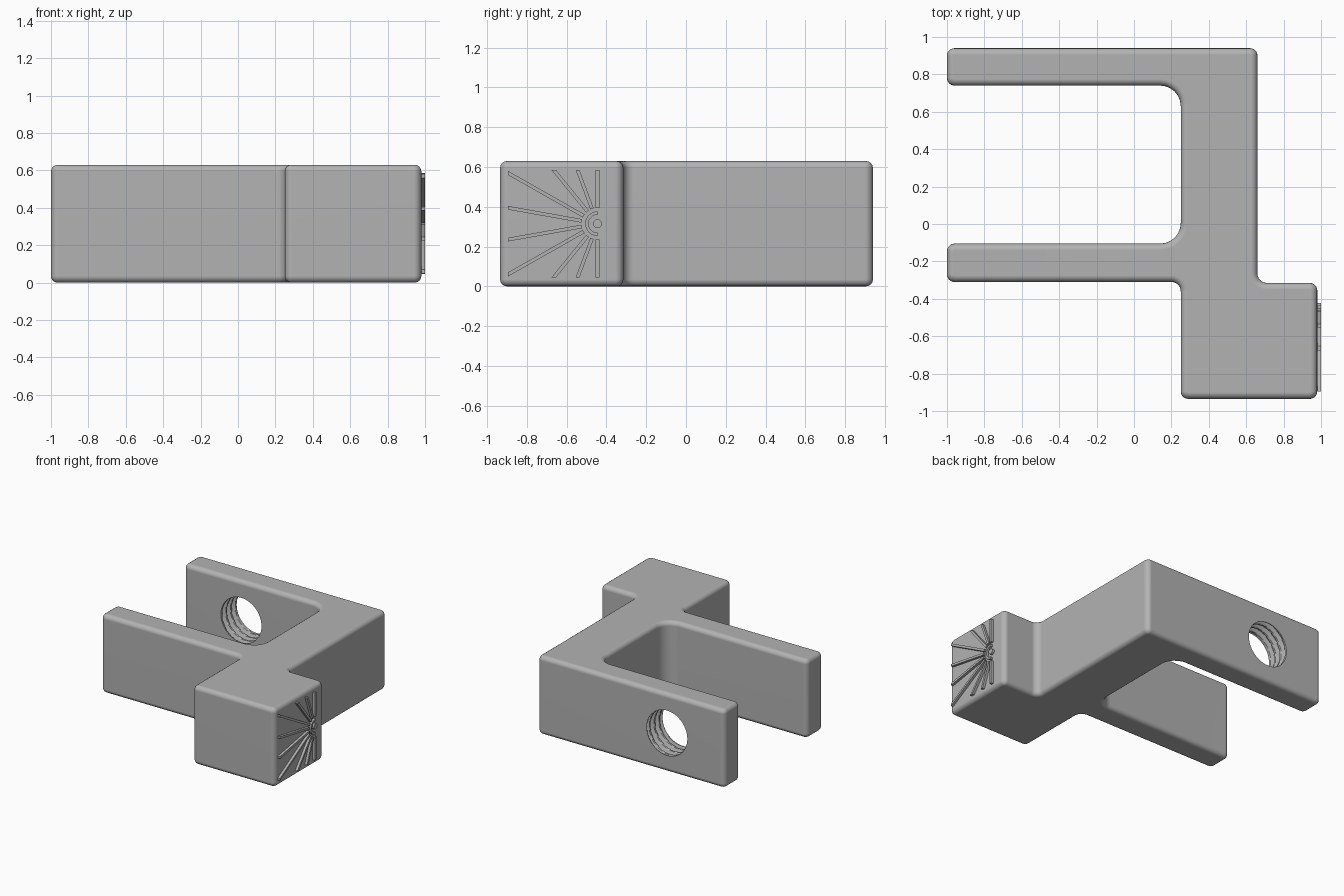
import bpy, bmesh, math
from mathutils import Vector

if "Cube" in bpy.data.objects:
    bpy.data.objects.remove(bpy.data.objects["Cube"])

HEIGHT = 0.63
MID = HEIGHT / 2

grey = bpy.data.materials.new("light grey")
grey.use_nodes = True
colour = (0.45, 0.45, 0.45, 1)
grey.diffuse_color = colour
grey.node_tree.nodes["Principled BSDF"].inputs["Base Color"].default_value = colour


def make_object(name, bm):
    bmesh.ops.recalc_face_normals(bm, faces=bm.faces)
    mesh = bpy.data.meshes.new(name)
    bm.to_mesh(mesh)
    bm.free()
    mesh.materials.append(grey)
    obj = bpy.data.objects.new(name, mesh)
    bpy.context.collection.objects.link(obj)
    return obj


def activate(obj):
    bpy.ops.object.select_all(action="DESELECT")
    obj.select_set(True)
    bpy.context.view_layer.objects.active = obj


def fillet(corners, steps=6):
    """Round each (x, y, radius) right-angle corner of an outline."""
    points = []
    for i, (x, y, r) in enumerate(corners):
        p = Vector((x, y))
        a = (Vector(corners[i - 1][:2]) - p).normalized()
        b = (Vector(corners[(i + 1) % len(corners)][:2]) - p).normalized()
        centre = p + (a + b) * r
        for k in range(steps + 1):
            t = math.pi / 2 * k / steps
            points.append(centre - b * r * math.cos(t) - a * r * math.sin(t))
    return points


def prism(bm, points, direction):
    """Extrude a closed outline along a direction."""
    face = bm.faces.new([bm.verts.new(p) for p in points])
    new = bmesh.ops.extrude_face_region(bm, geom=[face])["geom"]
    bmesh.ops.translate(bm, vec=direction,
                        verts=[g for g in new if isinstance(g, bmesh.types.BMVert)])


# Bracket body: two arms, spine and end block in one outline
OUT, IN, SMALL = 0.04, 0.11, 0.05
outline = fillet([
    (-1, 0.94, OUT), (-1, 0.74, OUT), (0.25, 0.74, IN), (0.25, -0.105, IN),
    (-1, -0.105, OUT), (-1, -0.31, OUT), (0.25, -0.31, SMALL), (0.25, -0.935, OUT),
    (0.98, -0.935, OUT), (0.98, -0.315, OUT), (0.66, -0.315, SMALL), (0.66, 0.94, OUT)])
bm = bmesh.new()
prism(bm, [(p.x, p.y, 0) for p in outline], (0, 0, HEIGHT))
rims = [e for e in bm.edges if abs(e.verts[0].co.z - e.verts[1].co.z) < 1e-5]
bmesh.ops.bevel(bm, geom=rims, offset=0.035, segments=4, profile=0.5, affect="EDGES")
body = make_object("bracket_body", bm)

# Threaded hole cutter: a tube whose radius follows a helix
SIDES, ROWS, PITCH = 48, 64, 0.06
MINOR, MAJOR = 0.18, 0.21
START, END = 0.72, 0.96
bm = bmesh.new()
rings = []
for j in range(ROWS + 1):
    y = START + (END - START) * j / ROWS
    fade = max(0, min(1, (y - 0.745) / 0.01, (0.935 - y) / 0.01))
    ring = []
    for i in range(SIDES):
        turn = i / SIDES
        phase = (y / PITCH + turn) % 1
        groove = min(1, max(0, 2.4 * (1 - abs(2 * phase - 1)) - 0.7))
        r = MINOR + (MAJOR - MINOR) * groove * fade
        a = math.tau * turn
        ring.append(bm.verts.new((-0.49 + r * math.cos(a), y, MID + r * math.sin(a))))
    rings.append(ring)
for lower, upper in zip(rings, rings[1:]):
    for i in range(SIDES):
        k = (i + 1) % SIDES
        bm.faces.new((lower[i], lower[k], upper[k], upper[i]))
bm.faces.new(rings[0])
bm.faces.new(rings[-1])
cutter = make_object("thread_cutter", bm)
cutter.hide_render = True

cut = body.modifiers.new("threaded_hole", "BOOLEAN")
cut.operation = "DIFFERENCE"
cut.solver = "EXACT"
cut.object = cutter
activate(body)
bpy.ops.object.modifier_apply(modifier=cut.name)
bpy.data.objects.remove(cutter)
bpy.ops.object.shade_smooth_by_angle(angle=math.radians(30))
weighted = body.modifiers.new("flat_faces", "WEIGHTED_NORMAL")
weighted.keep_sharp = True

# Raised fan of ribs on the end block
FACE_X, DEPTH = 0.97, (0.03, 0, 0)
CENTRE_Y = -0.445
HALF = 0.009


def rib(bm, dy, dz, top_end):
    """Straight rib from the hub to a border, with its tip cut along the border."""
    d = Vector((dy, dz)).normalized()
    side = Vector((-d.y, d.x)) * HALF
    start, tip = d * 0.08, Vector((dy, dz))
    slant = Vector((-HALF / abs(d.y), 0)) if top_end else Vector((0, -HALF / abs(d.x)))
    if slant.dot(side) < 0:
        slant = -slant
    quad = [start - side, tip - slant, tip + slant, start + side]
    prism(bm, [(FACE_X, CENTRE_Y + q.x, MID + q.y) for q in quad], DEPTH)


bm = bmesh.new()
for sign in (1, -1):
    for dy in (0, -0.1, -0.22):
        rib(bm, dy, sign * 0.27, True)
    for dz in (0.255, 0.08):
        rib(bm, -0.45, sign * dz, False)
make_object("fan_ribs", bm)

# Hub of the fan: half ring and small round stud
bm = bmesh.new()
angles = [math.pi * (0.5 + k / 16) for k in range(17)]
arc = [(0.062, a) for a in angles] + [(0.045, a) for a in reversed(angles)]
stud = [(0.022, math.tau * k / 24) for k in range(24)]
for shape in (arc, stud):
    prism(bm, [(FACE_X, CENTRE_Y + r * math.cos(a), MID + r * math.sin(a))
               for r, a in shape], DEPTH)
make_object("fan_hub", bm)
